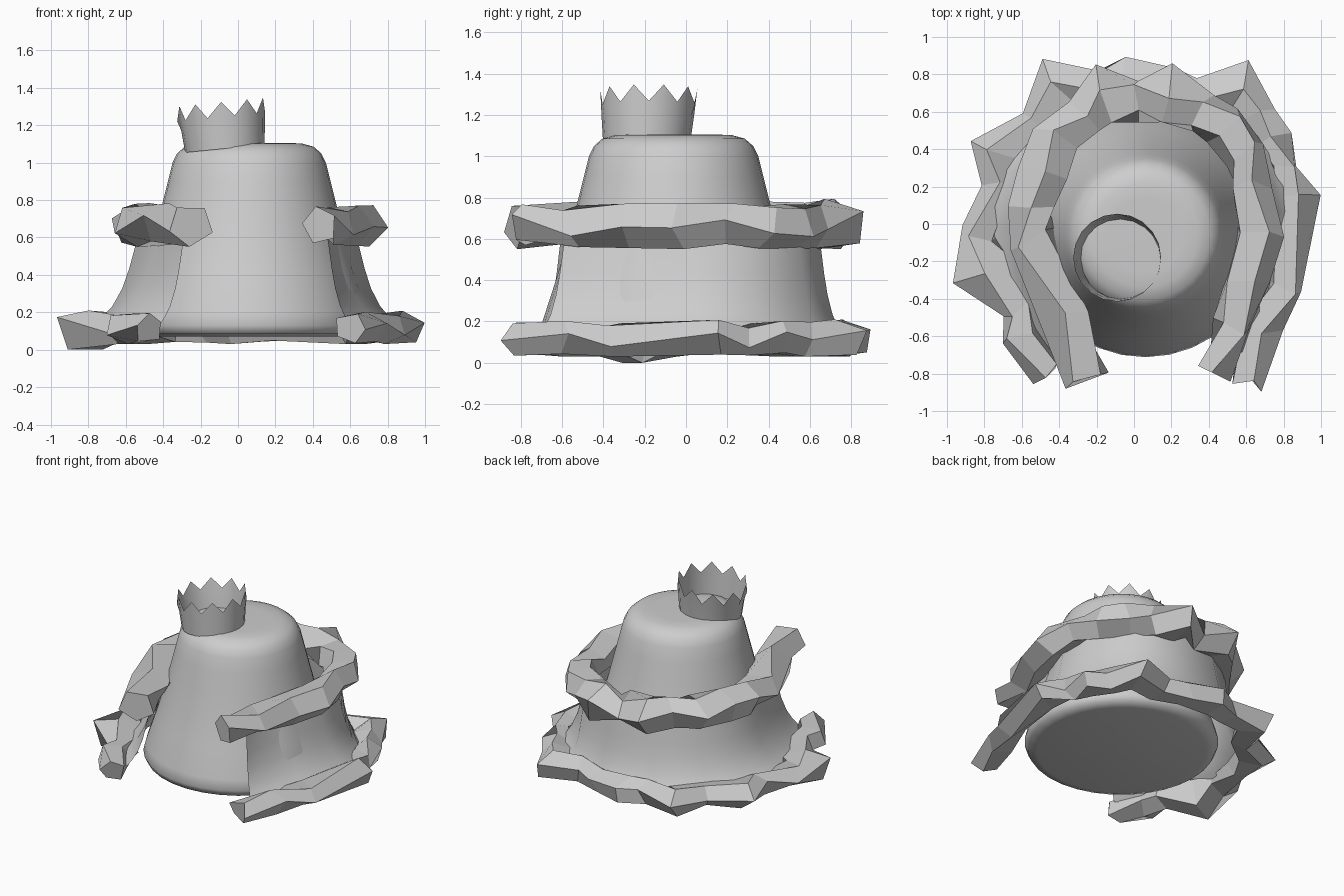
import bpy, math, random
from mathutils import Vector

random.seed(4)
grey = bpy.data.materials.new("plain grey")
grey.diffuse_color = (0.61, 0.61, 0.61, 1)


def make(name, verts, faces, smooth=None):
    me = bpy.data.meshes.new(name)
    me.from_pydata([tuple(v) for v in verts], [], faces)
    me.materials.append(grey)
    ob = bpy.data.objects.new(name, me)
    bpy.context.collection.objects.link(ob)
    if smooth:
        bpy.ops.object.select_all(action='DESELECT')
        ob.select_set(True)
        bpy.context.view_layer.objects.active = ob
        bpy.ops.object.shade_smooth_by_angle(angle=math.radians(smooth))
    return ob


def grid_faces(rows, cols, wrap):
    span = cols if wrap else cols - 1
    return [(r * cols + c, r * cols + (c + 1) % cols,
             (r + 1) * cols + (c + 1) % cols, (r + 1) * cols + c)
            for r in range(rows - 1) for c in range(span)]


# Body: lathed bell with a rounded flat top
profile = [(0.57, 0.07), (0.63, 0.085), (0.652, 0.13), (0.635, 0.2), (0.57, 0.4),
           (0.515, 0.58), (0.47, 0.76), (0.435, 0.9), (0.41, 1.0), (0.385, 1.05),
           (0.345, 1.085), (0.28, 1.103), (0.2, 1.105)]
N = 32
verts = [(0.06 + r * math.cos(i * math.tau / N), -0.06 + r * math.sin(i * math.tau / N), z)
         for r, z in profile for i in range(N)]
faces = grid_faces(len(profile), N, True)
faces += [tuple(reversed(range(N))), tuple(range(len(verts) - N, len(verts)))]
make("body", verts, faces, 50)

# Cape: concave sheet from collar to hem, open at the front, pinched in at the shoulders
cape_top = [(-0.28, -0.60), (-0.36, -0.42), (-0.40, -0.22), (-0.52, 0.02), (-0.50, 0.25),
            (-0.39, 0.46), (-0.15, 0.62), (0.20, 0.64), (0.45, 0.54), (0.59, 0.30),
            (0.62, 0.02), (0.52, -0.23), (0.47, -0.40), (0.47, -0.58)]
cape_hem = [(-0.42, -0.71), (-0.58, -0.53), (-0.72, -0.28), (-0.78, -0.03), (-0.74, 0.30),
            (-0.56, 0.50), (-0.25, 0.74), (0.20, 0.76), (0.50, 0.65), (0.76, 0.40),
            (0.86, 0.08), (0.76, -0.30), (0.68, -0.52), (0.60, -0.71)]
curve = [(0, 0), (0.2, 0.12), (0.42, 0.24), (0.62, 0.38), (0.8, 0.58), (0.92, 0.8), (1, 1)]
verts = [(a[0] + (b[0] - a[0]) * tr, a[1] + (b[1] - a[1]) * tr, 0.65 - 0.52 * tz)
         for tz, tr in curve for a, b in zip(cape_top, cape_hem)]
make("cape", verts, grid_faces(len(curve), len(cape_top), False), 60)


# Fur trims: irregular five-sided faceted tubes along (x, y, half width) stations
def trim(name, stations, height, high, floor, ceiling, dip=None):
    path = [Vector((x, y, height)) for x, y, w in stations]
    verts, sides, n = [], 5, len(path)
    for i, p in enumerate(path):
        t = (path[min(i + 1, n - 1)] - path[max(i - 1, 0)]).normalized()
        out = Vector((-t.y, t.x, 0))
        wide = stations[i][2]
        tall = high * (0.55 + 0.45 * wide / 0.12)
        turn = random.uniform(-0.55, 0.55)
        for k in range(sides):
            a = k * math.tau / sides + turn
            q = p + out * wide * 1.08 * math.cos(a) + t * random.uniform(-0.035, 0.035)
            low = 0.0 if i == dip else floor
            q.z = min(max(p.z + tall * math.sin(a) * (1.5 if i == dip else 1), low), ceiling)
            verts.append(q)
    faces = grid_faces(n, sides, True)
    faces += [tuple(reversed(range(sides))), tuple(range(len(verts) - sides, len(verts)))]
    make(name, verts, faces)


trim("collar_trim", [
    (-0.26, -0.81, 0.12), (-0.38, -0.50, 0.13), (-0.54, -0.08, 0.13), (-0.55, 0.10, 0.12),
    (-0.49, 0.28, 0.13), (-0.41, 0.45, 0.13), (-0.28, 0.57, 0.11), (-0.15, 0.69, 0.16),
    (0.02, 0.66, 0.11), (0.20, 0.71, 0.16), (0.35, 0.60, 0.11), (0.49, 0.52, 0.12),
    (0.59, 0.38, 0.11), (0.63, 0.20, 0.10), (0.67, -0.03, 0.125), (0.60, -0.30, 0.115),
    (0.52, -0.55, 0.10), (0.43, -0.82, 0.095)], 0.665, 0.115, 0.55, 0.8)
trim("hem_trim", [
    (-0.48, -0.79, 0.08), (-0.60, -0.60, 0.11), (-0.62, -0.44, 0.09), (-0.82, -0.24, 0.165),
    (-0.82, -0.05, 0.10), (-0.74, 0.20, 0.08), (-0.74, 0.39, 0.13), (-0.53, 0.52, 0.09),
    (-0.42, 0.75, 0.14), (-0.20, 0.73, 0.09), (-0.05, 0.78, 0.12), (0.17, 0.75, 0.09),
    (0.36, 0.68, 0.10), (0.58, 0.74, 0.14), (0.66, 0.56, 0.10), (0.75, 0.45, 0.10),
    (0.79, 0.30, 0.08), (0.88, 0.14, 0.115), (0.80, -0.33, 0.10), (0.69, -0.56, 0.10),
    (0.60, -0.85, 0.085)], 0.115, 0.095, 0.03, 0.21, dip=3)

# Crown: thin open band with ten points, tilted on the head
ring = 20
verts = []
for row, r in enumerate((0.212, 0.224, 0.235)):
    for i in range(ring):
        a = i * math.tau / ring
        x, y = r * math.cos(a), r * math.sin(a)
        z = 1.075 + 0.1 * x + (0, 0.12, 0.25 if i % 2 else 0.17)[row]
        verts.append((x - 0.07 - 0.01 * row, y - 0.19 + 0.005 * row, z))
make("crown", verts, grid_faces(3, ring, True), 40)
